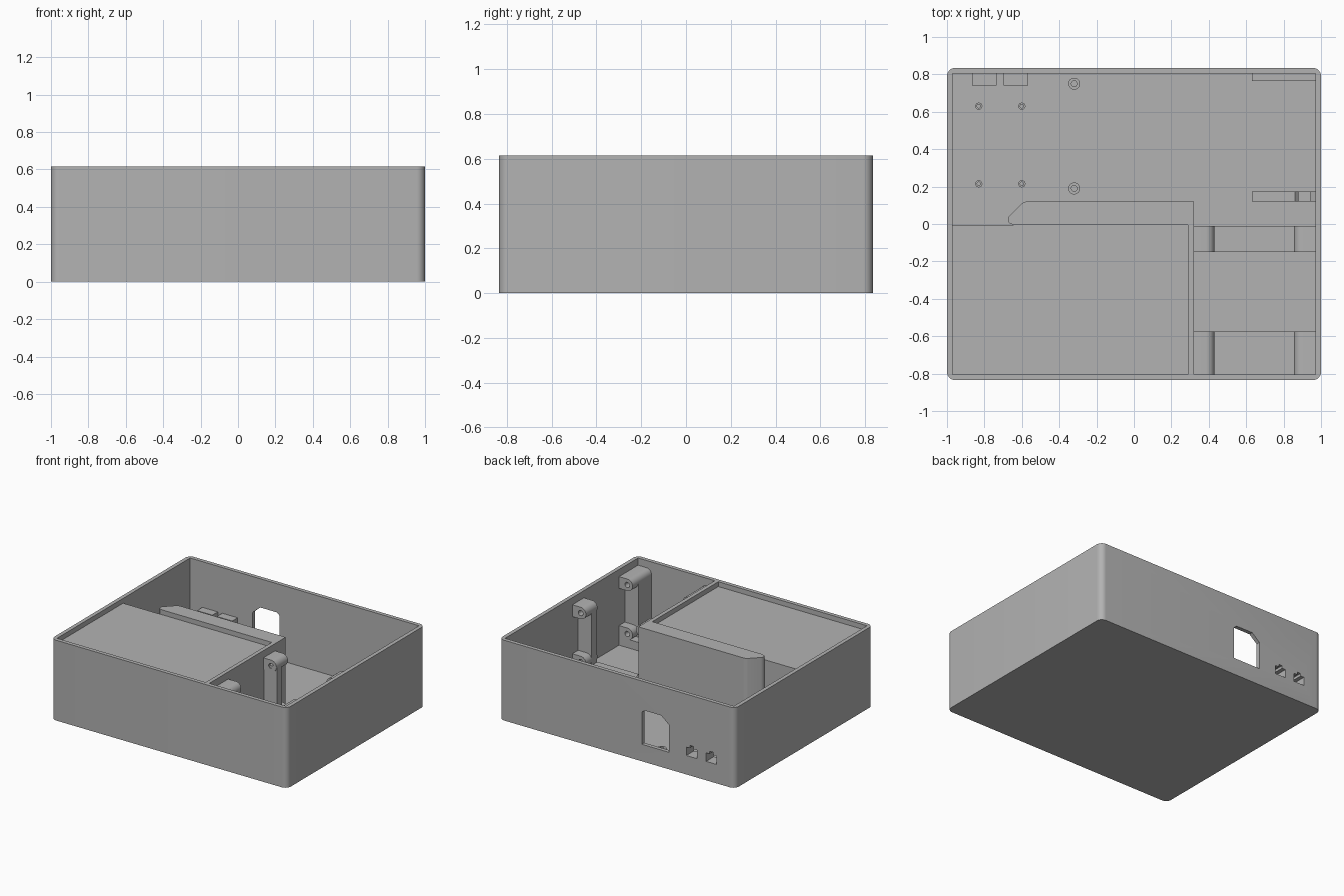
import bpy, bmesh, math

if "Cube" in bpy.data.objects:
    bpy.data.objects.remove(bpy.data.objects["Cube"])

grey = bpy.data.materials.new("plain_grey")
grey.diffuse_color = (0.45, 0.45, 0.45, 1)
grey.use_nodes = True
grey.node_tree.nodes["Principled BSDF"].inputs["Base Color"].default_value = grey.diffuse_color


def prism(name, pts, lo, hi, axis="z"):
    """Extrude a 2D outline along z (x,y points) or along y (x,z points)."""
    bm = bmesh.new()
    place = (lambda p, h: (p[0], p[1], h)) if axis == "z" else (lambda p, h: (p[0], h, p[1]))
    face = bm.faces.new([bm.verts.new(place(p, lo)) for p in pts])
    new = bmesh.ops.extrude_face_region(bm, geom=[face])["geom"]
    step = (0, 0, hi - lo) if axis == "z" else (0, hi - lo, 0)
    bmesh.ops.translate(bm, verts=[v for v in new if isinstance(v, bmesh.types.BMVert)], vec=step)
    bmesh.ops.recalc_face_normals(bm, faces=bm.faces)
    mesh = bpy.data.meshes.new(name)
    bm.to_mesh(mesh)
    bm.free()
    mesh.materials.append(grey)
    ob = bpy.data.objects.new(name, mesh)
    bpy.context.collection.objects.link(ob)
    return ob


def rect(x0, x1, y0, y1):
    return [(x0, y0), (x1, y0), (x1, y1), (x0, y1)]


def arc(cx, cy, r, a0, a1, n):
    return [(cx + r * math.cos(math.radians(a0 + (a1 - a0) * i / n)),
             cy + r * math.sin(math.radians(a0 + (a1 - a0) * i / n))) for i in range(n + 1)]


def circle(cx, cy, r, n=24):
    return arc(cx, cy, r, 0, 360, n)[:-1]


def rounded(hx, hy, r):
    pts = []
    for sx, sy, a in ((1, 1, 0), (-1, 1, 90), (-1, -1, 180), (1, -1, 270)):
        pts += arc(sx * (hx - r), sy * (hy - r), r, a, a + 90, 8)
    return pts


def cut(ob, *cutters):
    for c in cutters:
        c.hide_render = True
        c.hide_viewport = True
        mod = ob.modifiers.new("cut", "BOOLEAN")
        mod.operation, mod.solver, mod.object = "DIFFERENCE", "EXACT", c


def smooth(ob):
    bpy.ops.object.select_all(action="DESELECT")
    ob.select_set(True)
    bpy.context.view_layer.objects.active = ob
    bpy.ops.object.shade_smooth_by_angle(angle=math.radians(30))


TOP, FLOOR = 0.615, 0.035

# Open case with rounded vertical corners
case = prism("case", rounded(1, 0.835, 0.045), 0, TOP)
smooth(case)
cavity = prism("cavity_cutter", rect(-0.97, 0.97, -0.805, 0.805), FLOOR, 1)
inlet = prism("inlet_cutter", [(-0.21, 0.13), (-0.44, 0.13), (-0.44, 0.34), (-0.375, 0.395),
                               (-0.235, 0.395), (-0.21, 0.375)], 0.75, 0.9, "y")
cut(case, cavity, inlet)

# Socket housings behind the back wall, with stepped jack openings
for x in (-0.80, -0.632):
    jack = [(x - 0.045, 0.145), (x + 0.045, 0.145), (x + 0.045, 0.21), (x + 0.015, 0.21),
            (x + 0.015, 0.23), (x - 0.015, 0.23), (x - 0.015, 0.21), (x - 0.045, 0.21)]
    opening = prism("jack_cutter", jack, 0.7, 0.9, "y")
    cut(case, opening)
    housing = prism("socket_housing", rect(x - 0.065, x + 0.065, 0.74, 0.806), FLOOR, 0.265)
    cut(housing, opening)

# Raised compartment, its divider and the ledge along its back
prism("compartment_deck", rect(-0.972, 0.30, -0.807, -0.005), FLOOR, 0.578)
prism("divider_wall", rect(0.29, 0.32, -0.807, 0.0), FLOOR, TOP)
smooth(prism("back_ledge", [(0.32, -0.005), (0.32, 0.12), (-0.57, 0.12)]
             + arc(-0.57, 0.07, 0.05, 95, 130, 4) + [(-0.665, 0.045)]
             + arc(-0.645, 0.025, 0.03, 160, 230, 4) + [(-0.64, -0.005)], FLOOR, TOP))


def boss(x_wall, x_mid, z, y0, y1):
    """Rounded screw boss running along y and joined to a side wall."""
    r = 0.045
    if x_mid > x_wall:
        pts = arc(x_mid, z, r, -90, 90, 12)
    else:
        pts = arc(x_mid, z, r, 90, 270, 12)
    first, last = pts[0], pts[-1]
    ob = prism("screw_boss", pts + [(x_wall, last[1]), (x_wall, first[1])], y0, y1, "y")
    smooth(ob)
    cut(ob, prism("screw_cutter", circle(x_mid, z, 0.02), y0 - 0.05, y1 + 0.05, "y"))


# Bay pillars with upper and lower bosses, joined by low cross bars
for y0, y1, w0, w1 in ((-0.806, -0.575, -0.806, -0.645), (-0.15, -0.01, -0.145, -0.08)):
    prism("cross_bar", rect(0.315, 0.972, y0, y1), FLOOR, 0.1)
    for x_wall, x_mid in ((0.315, 0.385), (0.972, 0.9)):
        edge = x_mid + math.copysign(0.045, x_mid - x_wall)
        prism("pillar_web", rect(min(x_wall, edge), max(x_wall, edge), w0, w1), FLOOR, 0.515)
        for z in (0.515, 0.14):
            boss(x_wall, x_mid, z, y0, y1)

# Brackets near the right wall
prism("back_bracket", rect(0.63, 0.972, 0.765, 0.807), FLOOR, 0.2)
prism("slotted_bracket", [(0.63, FLOOR), (0.972, FLOOR), (0.972, 0.2), (0.945, 0.18), (0.945, 0.07),
                          (0.88, 0.07), (0.88, 0.18), (0.86, 0.2), (0.63, 0.2)], 0.12, 0.175, "y")

# Board standoffs
spots = [(x, y, 0.019) for x in (-0.83, -0.6) for y in (0.63, 0.215)]
spots += [(-0.32, 0.75, 0.032), (-0.32, 0.19, 0.032)]
for x, y, r in spots:
    post = prism("standoff", circle(x, y, r), FLOOR, 0.1)
    smooth(post)
    cut(post, prism("standoff_cutter", circle(x, y, r * 0.5), 0.05, 0.2))
